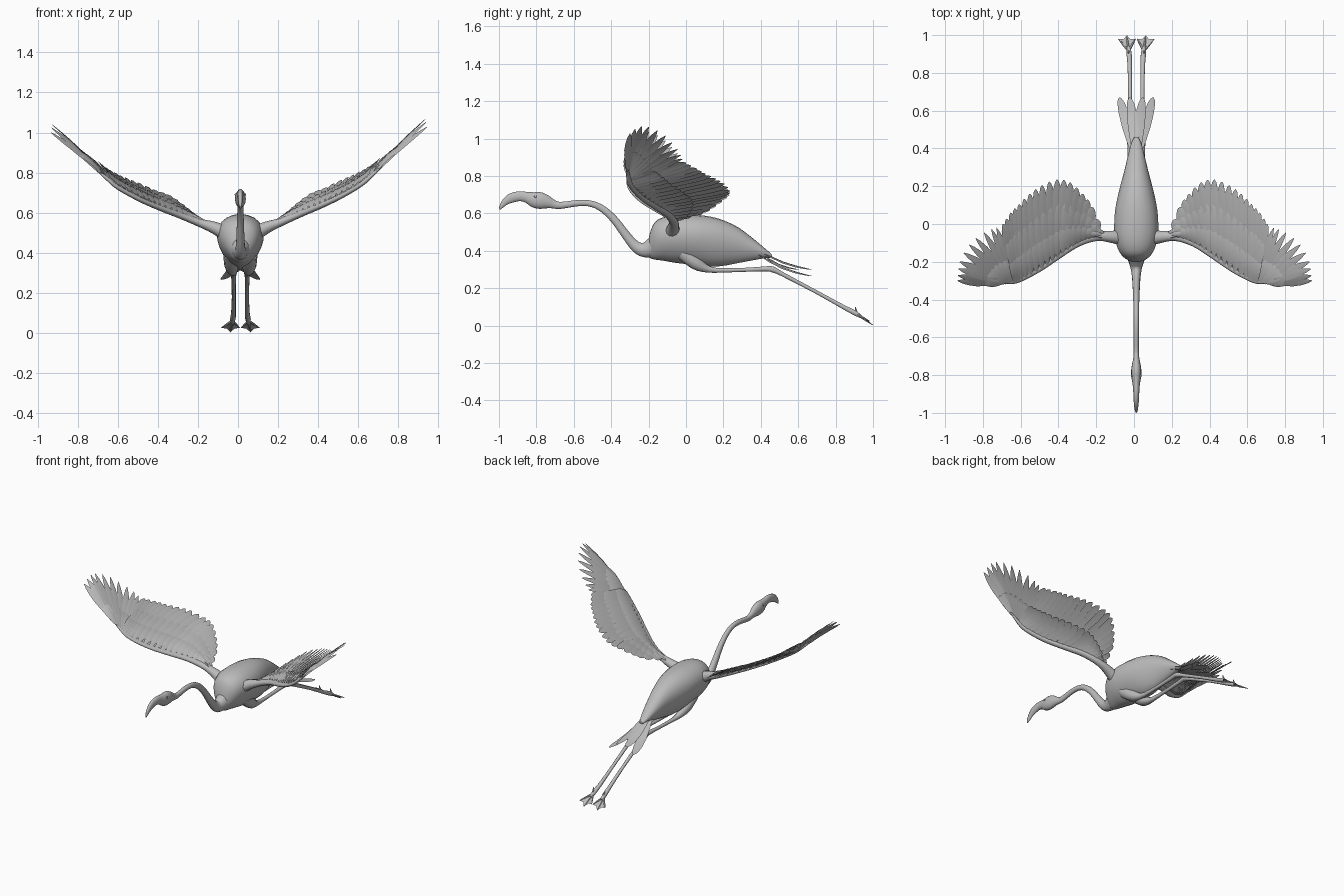
import bpy, bmesh, math
from mathutils import Vector, Matrix

if "Cube" in bpy.data.objects:
    bpy.data.objects.remove(bpy.data.objects["Cube"], do_unlink=True)

CX = 0.012  # body centre line

grey = bpy.data.materials.new("plain grey")
grey.use_nodes = True
grey.diffuse_color = (0.5, 0.5, 0.5, 1)
grey.node_tree.nodes["Principled BSDF"].inputs["Base Color"].default_value = (0.5, 0.5, 0.5, 1)


def finish(name, bm, closed=True, matrix=Matrix()):
    if closed:
        bmesh.ops.recalc_face_normals(bm, faces=bm.faces)
    bm.transform(matrix)
    if matrix.determinant() < 0:
        bmesh.ops.reverse_faces(bm, faces=bm.faces)
    me = bpy.data.meshes.new(name)
    bm.to_mesh(me)
    bm.free()
    me.materials.append(grey)
    ob = bpy.data.objects.new(name, me)
    bpy.context.collection.objects.link(ob)
    bpy.ops.object.select_all(action="DESELECT")
    ob.select_set(True)
    bpy.context.view_layer.objects.active = ob
    bpy.ops.object.shade_smooth_by_angle(angle=math.radians(45))
    return ob


def sample(points, s):
    """Smooth curve through points, s from 0 to 1, any number of components."""
    f = max(0, min(s, 1)) * (len(points) - 1)
    i = min(int(f), len(points) - 2)
    t = f - i
    p0, p3 = points[max(i - 1, 0)], points[min(i + 2, len(points) - 1)]
    return [0.5 * (2 * b + (c - a) * t + (2 * a - 5 * b + 4 * c - d) * t * t + (3 * b - a - 3 * c + d) * t ** 3)
            for a, b, c, d in zip(p0, points[i], points[i + 1], p3)]


def skin(bm, rings):
    for a, b in zip(rings, rings[1:]):
        for i in range(len(a)):
            j = (i + 1) % len(a)
            bm.faces.new((a[i], a[j], b[j], b[i]))
    bm.faces.new(rings[0])
    bm.faces.new(rings[-1])


def tube(bm, stations, ref, sides=12, steps=3):
    """Loft ellipses (x, y, z, side radius, other radius) along a smooth path."""
    n = steps * (len(stations) - 1)
    pts = [sample(stations, k / n) for k in range(n + 1)]
    rings = []
    for k, p in enumerate(pts):
        t = (Vector(pts[min(k + 1, n)][:3]) - Vector(pts[max(k - 1, 0)][:3])).normalized()
        side = (ref - t * ref.dot(t)).normalized()
        up = t.cross(side)
        rings.append([bm.verts.new(Vector(p[:3]) + side * p[3] * math.cos(a) + up * p[4] * math.sin(a))
                      for a in (math.tau * i / sides for i in range(sides))])
    skin(bm, rings)


X, Y = Vector((1, 0, 0)), Vector((0, 1, 0))
centre = Matrix.Translation((CX, 0, 0))

# Body: egg-shaped rings given as y, top, bottom, half width
body = [(-.2, .46, .37, .025), (-.19, .505, .36, .048), (-.165, .555, .353, .08), (-.12, .58, .347, .105),
        (-.05, .592, .335, .12), (.05, .592, .325, .118), (.13, .583, .316, .105), (.2, .563, .32, .088),
        (.28, .525, .335, .066), (.36, .465, .35, .046), (.42, .415, .36, .03), (.46, .38, .364, .012)]
bm = bmesh.new()
rings = []
for k in range(34):
    y, top, low, w = sample(body, k / 33)
    ring = []
    for i in range(24):
        a = math.tau * i / 24
        ring.append(bm.verts.new((w * math.cos(a) * (0.95 + 0.2 * math.sin(a)), y,
                                  (top + low) / 2 + (top - low) / 2 * math.sin(a))))
    rings.append(ring)
skin(bm, rings)
finish("body", bm, matrix=centre)

# Bent bill, head and long curved neck: y, z, half width, half height
neck = [(-.997, .622, .003, .004), (-.985, .64, .008, .012), (-.965, .663, .011, .019), (-.935, .682, .014, .026),
        (-.89, .692, .016, .027), (-.85, .686, .019, .03), (-.81, .673, .026, .043), (-.775, .668, .027, .045),
        (-.74, .66, .022, .035), (-.71, .65, .016, .024), (-.67, .643, .014, .019), (-.57, .656, .014, .017),
        (-.5, .65, .014, .017), (-.44, .62, .015, .019), (-.38, .563, .017, .021), (-.32, .483, .02, .024),
        (-.27, .425, .024, .03), (-.22, .405, .034, .042), (-.15, .43, .06, .065)]
bm = bmesh.new()
tube(bm, [(0,) + s for s in neck], X, 14)
finish("head_and_neck", bm, matrix=centre)

bm = bmesh.new()
for s in (-1, 1):
    bmesh.ops.create_uvsphere(bm, u_segments=10, v_segments=8, radius=.007,
                              matrix=Matrix.Translation((s * .022, -.805, .69)))
finish("eyes", bm, matrix=centre)


def feather(bm, root, tip, span, width, lift=0.0, bow=0.01, pointed=False):
    """Thin creased blade; span is the rough direction of its width."""
    d = (tip - root).normalized()
    w = (span - d * span.dot(d)).normalized()
    n = w.cross(d).normalized()
    w = (w + n * 0.12).normalized()
    shape = [(0, .35), (.25, .75), (.5, 1), (.75, .95), (.9, .7), (.97, .4), (1, .08)]
    if pointed:
        shape = [(0, .5), (.3, .8), (.55, 1), (.75, .85), (.9, .5), (1, .08)]
    rows = []
    for t, k in shape:
        c = root.lerp(tip, t) + n * (lift + bow * math.sin(math.pi * t))
        h = w * width * k / 2
        rows.append([bm.verts.new(p) for p in (c - h, c + n * .002, c + h)])
    for a, b in zip(rows, rows[1:]):
        for i in (0, 1):
            bm.faces.new((a[i], a[i + 1], b[i + 1], b[i]))


# Wing bone, and the curves joining the feather tips
arm = [(.06, -.075, .49, .045, .04), (.13, -.068, .525, .032, .03), (.21, -.066, .552, .024, .02),
       (.31, -.1, .59, .021, .016), (.41, -.165, .627, .019, .014), (.51, -.235, .67, .017, .012),
       (.61, -.29, .725, .015, .011), (.66, -.306, .765, .012, .009), (.72, -.31, .815, .004, .004)]
inner_tips = [(.185, -.03, .565), (.235, .09, .6), (.285, .16, .64), (.35, .22, .685), (.42, .235, .71),
              (.5, .205, .745), (.565, .16, .77), (.62, .105, .795), (.665, .06, .82), (.705, 0, .85)]
outer_tips = [(.74, -.02, .87), (.785, -.035, .905), (.85, -.075, .955), (.9, -.13, 1.005),
              (.935, -.2, 1.035), (.942, -.255, 1.035), (.946, -.3, 1.0)]


def row(bm, tips, count, bone_range, width, reach=1.0, lift=0.0, pointed=False):
    """A row of feathers from the wing bone toward a curve of tips."""
    b0, b1 = bone_range
    for k in range(count):
        s = k / (count - 1)
        root = Vector(sample(arm, b0 + (b1 - b0) * s)[:3])
        tip = Vector(sample(tips, s))
        span = Vector(sample(tips, s + .05)) - Vector(sample(tips, s - .05))
        span = span.normalized() + Vector((.6, -.3, .3))
        feather(bm, root, root.lerp(tip, reach), span, width, lift, pointed=pointed)


for side, tilt in ((1, .032), (-1, 0)):
    label = "left" if side > 0 else "right"
    pivot = Matrix.Translation((.1, 0, .52))
    place = centre @ Matrix.Diagonal((side, 1, 1, 1)) @ pivot @ Matrix.Rotation(-tilt, 4, "Y") @ pivot.inverted()

    bm = bmesh.new()
    tube(bm, arm, Y, 12)
    finish("wing_arm_" + label, bm, matrix=place)

    bm = bmesh.new()
    row(bm, inner_tips, 19, (.25, .84), .062)
    finish("secondary_feathers_" + label, bm, False, place)

    bm = bmesh.new()
    row(bm, inner_tips, 17, (.25, .84), .055, .68, .008)
    row(bm, inner_tips, 19, (.24, .86), .05, .4, .013)
    row(bm, inner_tips, 17, (.25, .84), .055, .5, -.006)
    row(bm, outer_tips, 8, (.84, .97), .04, .45, .006)
    finish("covert_feathers_" + label, bm, False, place)

    bm = bmesh.new()
    row(bm, outer_tips, 10, (.84, .98), .046, pointed=True)
    finish("primary_feathers_" + label, bm, False, place)

    # Tail: a short upper and a longer drooping outer feather on each side
    flip = centre @ Matrix.Diagonal((side, 1, 1, 1))
    bm = bmesh.new()
    for root, tip, width in (((.012, .38, .41), (.035, .67, .3), .055),
                             ((.02, .38, .385), (.09, .67, .265), .055),
                             ((.008, .4, .39), (.03, .6, .3), .045)):
        feather(bm, Vector(root), Vector(tip), Vector((1, 0, -.35)), width, bow=-.02)
    finish("tail_feathers_" + label, bm, False, flip)

    # Trailing leg
    leg = [(.045, -.02, .39, .04), (.043, .05, .335, .037), (.04, .1, .308, .024), (.037, .16, .296, .014),
           (.035, .3, .298, .011), (.034, .43, .304, .014), (.034, .465, .3, .017), (.034, .51, .278, .012),
           (.033, .7, .178, .01), (.035, .85, .095, .012), (.038, .9, .07, .014), (.04, .935, .048, .009)]
    bm = bmesh.new()
    tube(bm, [p + (p[3],) for p in leg], X, 10, 2)
    finish("leg_" + label, bm, matrix=flip)

    # Webbed foot: three toes, a hind toe and the skin between them
    heel = Vector((.04, .915, .06))
    toes = [Vector(p) for p in ((.004, .98, .025), (.05, .998, .004), (.095, .98, .025))]
    bm = bmesh.new()
    for end in toes + [Vector((.042, .905, .1))]:
        mid = heel.lerp(end, .5)
        tube(bm, [(*heel, .007, .007), (*mid, .006, .006), (*end, .002, .002)], X, 6, 2)
    finish("toes_" + label, bm, matrix=flip)

    bm = bmesh.new()
    for a, b in zip(toes, toes[1:]):
        notch = heel.lerp((a + b) / 2, .85)
        bm.faces.new([bm.verts.new(p) for p in (heel, a, notch, b)])
    finish("foot_web_" + label, bm, False, flip)
